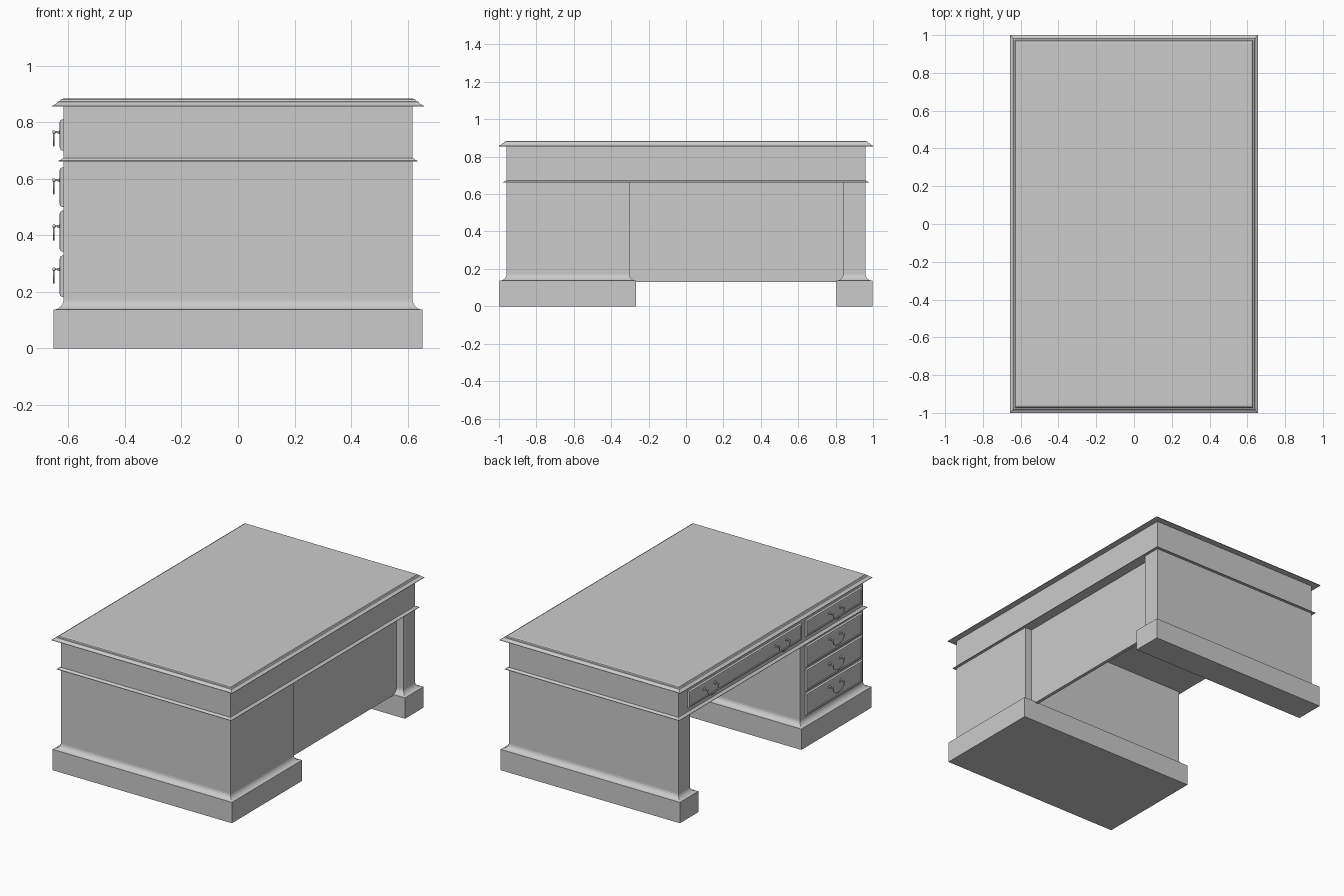
import bpy, bmesh, math
from mathutils import Matrix, Vector

if "Cube" in bpy.data.objects:
    bpy.data.objects.remove(bpy.data.objects["Cube"])

grey = bpy.data.materials.new("plain_grey")
grey.use_nodes = True
grey.diffuse_color = (0.6, 0.6, 0.6, 1)
grey.node_tree.nodes["Principled BSDF"].inputs["Base Color"].default_value = (0.6, 0.6, 0.6, 1)


def finish(name, bm):
    bmesh.ops.recalc_face_normals(bm, faces=bm.faces)
    mesh = bpy.data.meshes.new(name)
    bm.to_mesh(mesh)
    bm.free()
    mesh.materials.append(grey)
    obj = bpy.data.objects.new(name, mesh)
    bpy.context.collection.objects.link(obj)
    return obj


def loft(bm, rings):
    """Skin a list of equally long point rings and cap both ends."""
    loops = [[bm.verts.new(p) for p in ring] for ring in rings]
    for a, b in zip(loops, loops[1:]):
        for i in range(len(a)):
            j = (i + 1) % len(a)
            bm.faces.new((a[i], a[j], b[j], b[i]))
    bm.faces.new(loops[0])
    bm.faces.new(loops[-1])


def moulded_box(name, u, v, profile, sideways=False):
    """Rectangle u by v swept through (outward growth, height) steps.
    Sideways: u is y, v is z and the height runs towards -x."""
    bm = bmesh.new()
    rings = []
    for g, h in profile:
        ring = [(u[0] - g, v[0] - g, h), (u[1] + g, v[0] - g, h),
                (u[1] + g, v[1] + g, h), (u[0] - g, v[1] + g, h)]
        rings.append([(-c, a, b) for a, b, c in ring] if sideways else ring)
    loft(bm, rings)
    return finish(name, bm)


WIDE = (-0.617, 0.617)
LONG = (-0.96, 0.96)
PEDESTAL = (-0.96, -0.303)
LEG = (0.84, 0.96)

# Plinth profile: square foot, then a cove up to the body
cove = [(0.036 - 0.036 * math.sin(a), 0.173 - 0.036 * math.cos(a))
        for a in [math.pi / 2 * i / 6 for i in range(7)]]
plinth = [(0.036, 0)] + cove

# Drawer pedestal and slab leg with their plinths
for name, span in (("pedestal", PEDESTAL), ("slab_leg", LEG)):
    moulded_box(name + "_body", WIDE, span, [(0, 0.16), (0, 0.665)])
    moulded_box(name + "_plinth", WIDE, span, plinth)

# Recessed back panel across the kneehole
moulded_box("modesty_panel", (0.545, 0.567), (-0.31, 0.85), [(0, 0.13), (0, 0.67)])

# Upper case, waist bead and moulded top
moulded_box("upper_case", WIDE, LONG, [(0, 0.661), (0, 0.86)])
moulded_box("waist_bead", WIDE, LONG,
            [(0, 0.661), (0.018, 0.661), (0.018, 0.664), (0.01, 0.667), (0.006, 0.671), (0, 0.673)])
moulded_box("desk_top", WIDE, LONG,
            [(0, 0.855), (0.04, 0.855), (0.04, 0.858), (0.03, 0.863), (0.024, 0.868),
             (0.022, 0.872), (0.014, 0.874), (0.01, 0.88), (0.002, 0.883)])

# Drawer fronts
front = [(0, 0.61), (0, 0.622), (-0.004, 0.629), (-0.012, 0.631), (-0.015, 0.627), (-0.02, 0.627)]
UPPER = (0.70, 0.81)
SIDE = (-0.94, -0.355)
drawers = [("long_drawer", (-0.31, 0.865), UPPER, 0.765, (-0.095, 0.65)),
           ("top_drawer", SIDE, UPPER, 0.765, (-0.655,)),
           ("upper_drawer", SIDE, (0.50, 0.64), 0.595, (-0.655,)),
           ("middle_drawer", SIDE, (0.342, 0.487), 0.432, (-0.655,)),
           ("lower_drawer", SIDE, (0.182, 0.328), 0.28, (-0.655,))]


def turned_post(name, y, z):
    """Rosette, neck and ball, turned about the x axis."""
    steps = [(0.012, 0.622), (0.012, 0.63), (0.005, 0.633), (0.003, 0.645),
             (0.006, 0.648), (0.007, 0.652), (0.005, 0.656)]
    bm = bmesh.new()
    angles = [math.tau * i / 10 for i in range(10)]
    loft(bm, [[(-x, y + r * math.cos(a), z + r * math.sin(a)) for a in angles]
              for r, x in steps])
    return finish(name, bm)


def bail(name, y, z):
    """Hanging loop of thin rod between two posts."""
    bm = bmesh.new()
    rings = []
    for i in range(17):
        t = math.pi * i / 16
        along = Vector((0, math.sin(t) * 0.056, math.cos(t) * 0.048)).normalized()
        across = Vector((0, -along.z, along.y))
        centre = Vector((-0.652, y - 0.056 * math.cos(t), z - 0.048 * math.sin(t) ** 0.7))
        rings.append([centre + 0.003 * (across * math.cos(a) + Vector((1, 0, 0)) * math.sin(a))
                      for a in [math.tau * k / 6 for k in range(6)]])
    loft(bm, rings)
    return finish(name, bm)


for name, span, height, z, handles in drawers:
    moulded_box(name, span, height, front, sideways=True)
    for n, y in enumerate(handles):
        metal = [bail(f"{name}_bail_{n}", y, z)]
        metal += [turned_post(f"{name}_post_{n}_{s}", y + s * 0.056, z) for s in (-1, 1)]
        for obj in metal:
            bpy.ops.object.select_all(action="DESELECT")
            obj.select_set(True)
            bpy.context.view_layer.objects.active = obj
            bpy.ops.object.shade_smooth_by_angle(angle=math.radians(50))
